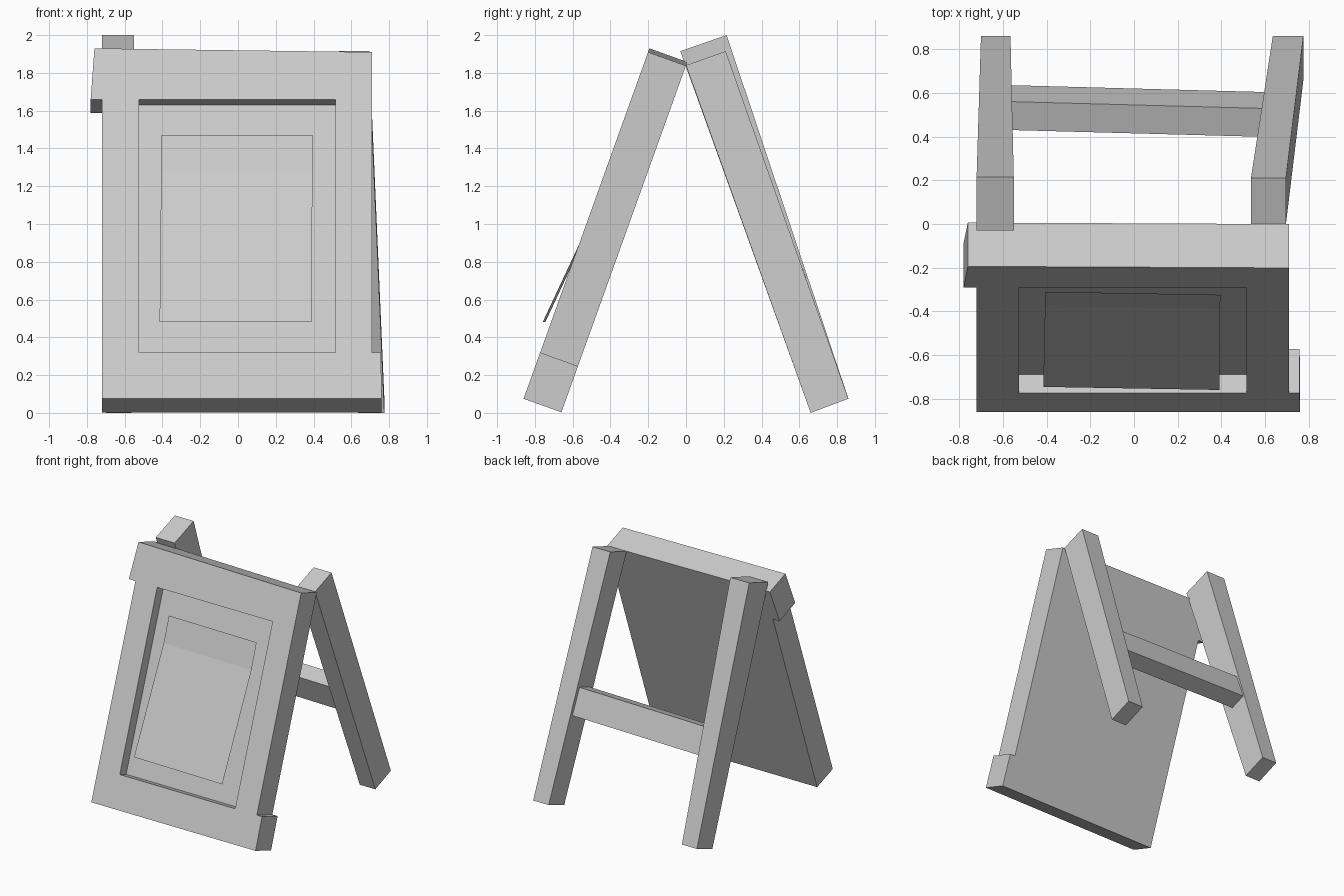
import bpy, bmesh
from mathutils import Vector

cube = bpy.data.objects.get("Cube")
if cube:
    bpy.data.objects.remove(cube)

# Single flat colour
grey = bpy.data.materials.new("light_grey")
grey.use_nodes = True
colour = (0.6, 0.6, 0.6, 1)
grey.diffuse_color = colour
grey.node_tree.nodes["Principled BSDF"].inputs["Base Color"].default_value = colour


def finish(name, bm):
    mesh = bpy.data.meshes.new(name)
    bm.to_mesh(mesh)
    bm.free()
    mesh.materials.append(grey)
    obj = bpy.data.objects.new(name, mesh)
    bpy.context.collection.objects.link(obj)
    return obj


def block(name, start, end):
    """Solid joining two matching four-cornered ends."""
    bm = bmesh.new()
    a = [bm.verts.new(p) for p in start]
    b = [bm.verts.new(p) for p in end]
    bm.faces.new(a)
    bm.faces.new(b)
    for i in range(4):
        j = (i + 1) % 4
        bm.faces.new((a[i], a[j], b[j], b[i]))
    bmesh.ops.recalc_face_normals(bm, faces=bm.faces)
    return finish(name, bm)


# Leaning panel: x across, v up the slope, depth in from the front face
foot = Vector((0, -0.86, 0.075))
up = Vector((0, 0.338, 0.941))
inward = Vector((0, 0.941, -0.338))
THICK = 0.213


def board(name, outline, front=0.0):
    def at(depth):
        return [foot + up * v + inward * depth + Vector((x, 0, 0)) for x, v in outline]
    return block(name, at(front), at(THICK))


LOW, HIGH = 0.26, 1.684
board("bottom_rail", [(-0.72, 0), (0.76, 0), (0.757, LOW), (-0.72, LOW)])
board("top_rail", [(-0.78, HIGH), (0.71, HIGH), (0.71, 1.95), (-0.76, 1.971)])
for name, x0, x1 in (("right_stile", -0.72, -0.525), ("left_stile", 0.515, 0.71)):
    board(name, [(x0, LOW), (x1, LOW), (x1, HIGH), (x0, HIGH)])
board("sign_board", [(-0.525, LOW), (0.515, LOW), (0.515, HIGH), (-0.525, HIGH)], 0.088)

# Creased paper sheet lifting off at its lower end
bm = bmesh.new()
rows = [(-0.415, 0.39, -0.745, 0.48), (-0.407, 0.394, -0.375, 1.27), (-0.405, 0.395, -0.31, 1.47)]
verts = [(bm.verts.new((l, y, z)), bm.verts.new((r, y - 0.014, z))) for l, r, y, z in rows]
for (a, b), (d, c) in zip(verts, verts[1:]):
    bm.faces.new((a, b, c, d))
finish("paper_sheet", bm)


# Rear legs: each end is (inner/outer x, front y/z, back y/z)
def leg_end(x0, x1, front, back):
    return [(x0, *front), (x1, *front), (x1, *back), (x0, *back)]


ground = ((0.66, 0), (0.86, 0.075))
block("right_leg", leg_end(-0.70, -0.565, *ground),
      leg_end(-0.72, -0.55, (-0.03, 1.915), (0.215, 2.0)))
block("left_leg", leg_end(0.635, 0.775, *ground),
      leg_end(0.535, 0.695, (0, 1.84), (0.21, 1.915)))

# Crossbar between the rear legs
section = [(0.56, 0.92), (0.635, 0.715), (0.505, 0.668), (0.43, 0.873)]
block("crossbar", [(-0.57, y, z) for y, z in section],
      [(0.62, y - 0.032, z) for y, z in section])
